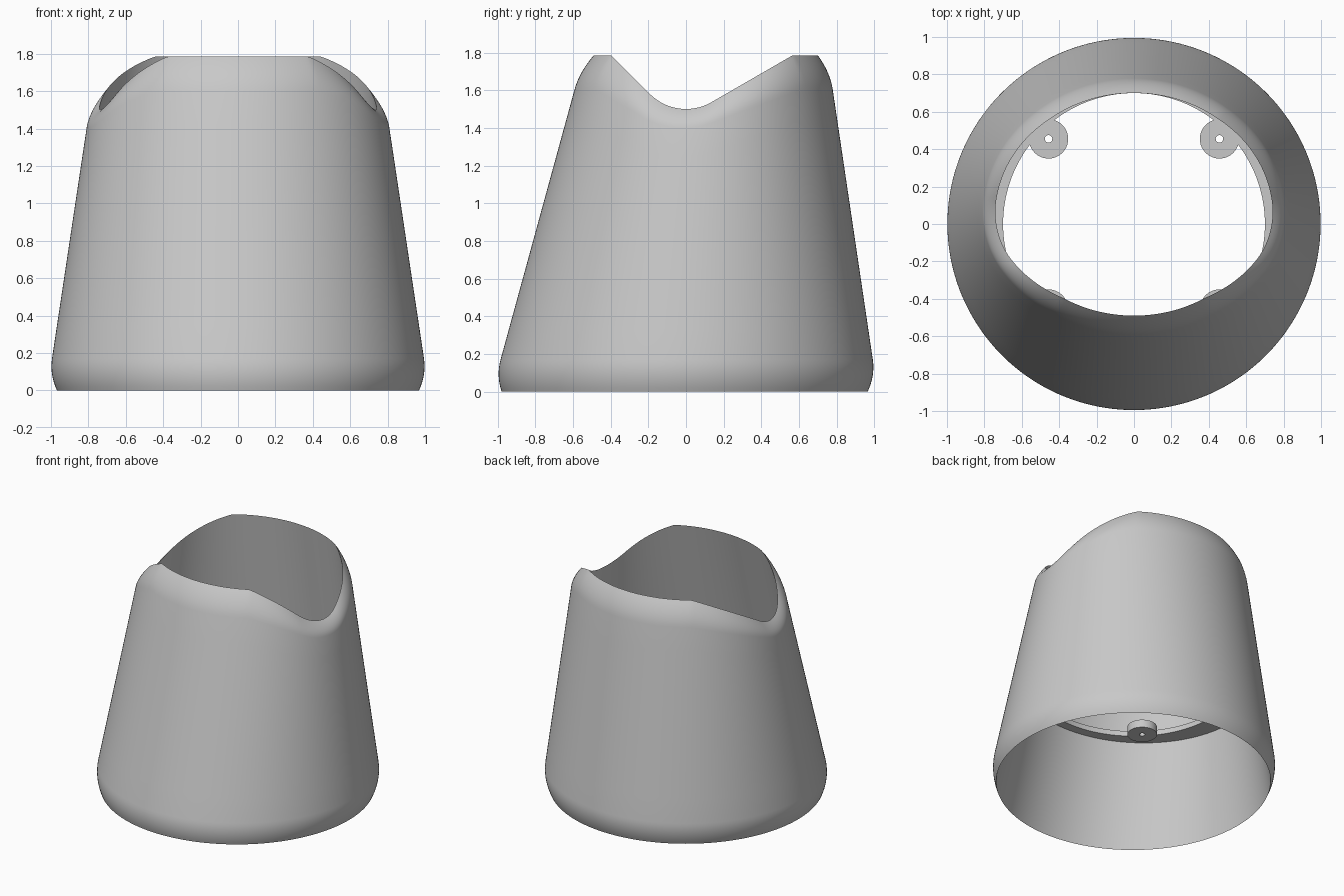
import bpy, bmesh, math
from math import sin, cos, sqrt, radians

if "Cube" in bpy.data.objects:
    bpy.data.objects.remove(bpy.data.objects["Cube"], do_unlink=True)

TOP = 1.785       # height of the rim peaks
WALL = 0.052      # wall thickness

grey = bpy.data.materials.new("plain grey")
grey.use_nodes = True
grey.diffuse_color = (0.58, 0.58, 0.58, 1)
grey.node_tree.nodes["Principled BSDF"].inputs["Base Color"].default_value = grey.diffuse_color


def sweep_ring(name, section, steps):
    """Sweep a closed section, given as a function of angle, around the z axis."""
    bm = bmesh.new()
    cols = [[bm.verts.new(p) for p in section(math.tau * i / steps)] for i in range(steps)]
    for i, a in enumerate(cols):
        b = cols[(i + 1) % steps]
        for j in range(len(a)):
            k = (j + 1) % len(a)
            bm.faces.new((a[j], b[j], b[k], a[k]))
    bmesh.ops.recalc_face_normals(bm, faces=bm.faces)
    mesh = bpy.data.meshes.new(name)
    bm.to_mesh(mesh)
    bm.free()
    mesh.materials.append(grey)
    obj = bpy.data.objects.new(name, mesh)
    bpy.context.collection.objects.link(obj)
    bpy.ops.object.select_all(action="DESELECT")
    obj.select_set(True)
    bpy.context.view_layer.objects.active = obj
    bpy.ops.object.shade_smooth_by_angle(angle=radians(30))
    return obj


def wall_point(angle, z, offset=0.0):
    """Point on the inner loft (circle at the base, shifted ellipse on top), moved outward."""
    t = z / TOP
    a = 0.968 + (0.70 - 0.968) * t + offset
    b = 0.972 + (0.595 - 0.972) * t + offset
    centre = -0.007 + 0.112 * t
    return (a * cos(angle), centre + b * sin(angle), z)


def saddle_height(y):
    """Rim height: round valley, steep slope to the front, gentle slope to the back."""
    r, low = 0.27, 1.50
    slope = radians(45 if y < 0 else 30)
    edge = r * sin(slope)
    if abs(y) < edge:
        return low + r - sqrt(r * r - y * y)
    return min(TOP, low + r * (1 - cos(slope)) + (abs(y) - edge) * math.tan(slope))


def rim_height(angle):
    z = 1.6
    for _ in range(12):
        z = saddle_height(wall_point(angle, z)[1])
    return z


def shell_section(angle):
    rim = rim_height(angle)
    rounding = 0.10 + 0.08 * (rim - 1.5) / 0.285
    foot = 0.17
    pts = [wall_point(angle, rim * i / 8) for i in range(9)]
    # rounded lip, straight outer wall, rounded foot
    for i in range(7, -1, -1):
        s = i / 8
        pts.append(wall_point(angle, rim - rounding * (1 - s), WALL * (1 - s * s)))
    start = rim - rounding
    for i in range(1, 8):
        pts.append(wall_point(angle, start + (foot - start) * i / 8, WALL))
    for i in range(8):
        s = i / 8
        pts.append(wall_point(angle, foot * (1 - s), WALL * (1 - s * s)))
    return pts


def shelf_section(angle):
    low, high, r = 0.77, 0.81, 0.70
    return [(r * cos(angle), r * sin(angle), low), wall_point(angle, low, 0.01),
            wall_point(angle, high, 0.01), (r * cos(angle), r * sin(angle), high)]


def boss_section(angle):
    return [(r * cos(angle), r * sin(angle), z)
            for r, z in ((0.02, 0.75), (0.105, 0.75), (0.105, 0.811), (0.02, 0.811))]


# Tapered shell with the saddle-shaped rim
sweep_ring("shell", shell_section, 240)

# Inner mounting shelf
sweep_ring("inner_shelf", shelf_section, 128)

# Four drilled screw bosses
for side, sx in (("left", 1), ("right", -1)):
    for end, sy in (("front", -1), ("back", 1)):
        boss = sweep_ring(f"screw_boss_{end}_{side}", boss_section, 40)
        boss.location = (sx * 0.457, sy * 0.455, 0)
